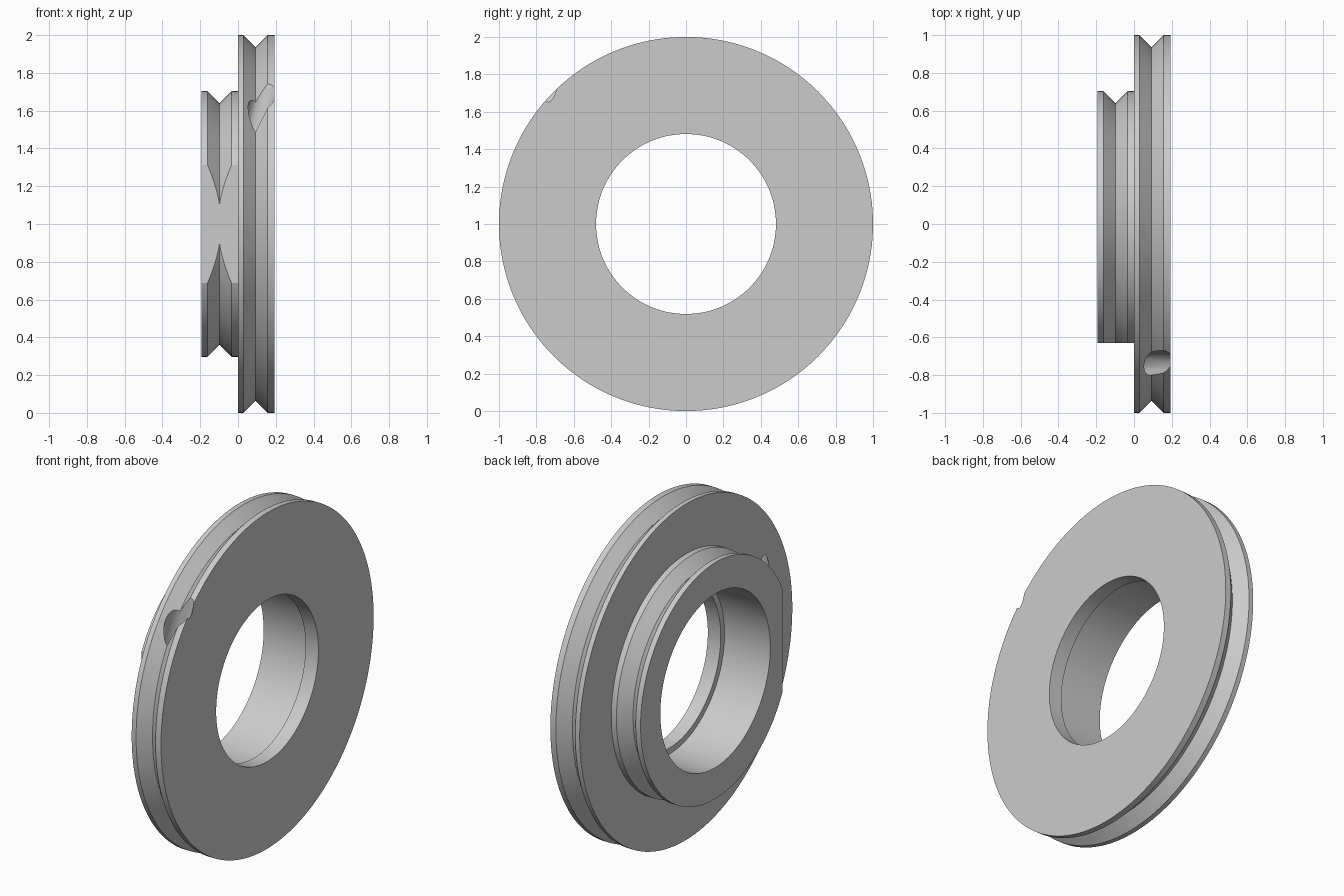
import bpy
import bmesh
from math import radians, cos, sin, tau, atan
from mathutils import Matrix, Vector

if "Cube" in bpy.data.objects:
    bpy.data.objects.remove(bpy.data.objects["Cube"])

SEGMENTS = 160

grey = bpy.data.materials.new("plain grey")
grey.use_nodes = True
colour = (0.6, 0.6, 0.6, 1)
grey.diffuse_color = colour
grey.node_tree.nodes["Principled BSDF"].inputs["Base Color"].default_value = colour


def add_object(name, bm):
    bmesh.ops.recalc_face_normals(bm, faces=bm.faces)
    mesh = bpy.data.meshes.new(name)
    bm.to_mesh(mesh)
    bm.free()
    mesh.materials.append(grey)
    obj = bpy.data.objects.new(name, mesh)
    bpy.context.collection.objects.link(obj)
    return obj


def lathe_x(name, profile, height):
    """Revolve a closed (x, radius) profile about the horizontal axle."""
    bm = bmesh.new()
    rings = []
    for i in range(SEGMENTS):
        a = tau * i / SEGMENTS
        rings.append([bm.verts.new((x, r * sin(a), height + r * cos(a))) for x, r in profile])
    for i, ring in enumerate(rings):
        following = rings[(i + 1) % SEGMENTS]
        for j in range(len(profile)):
            k = (j + 1) % len(profile)
            bm.faces.new((ring[j], ring[k], following[k], following[j]))
    return add_object(name, bm)


# Stepped pulley: small grooved hub, large grooved disc, bore with a lip
profile = [
    (-0.193, 0.517), (-0.193, 0.703), (-0.161, 0.703), (-0.098, 0.638),
    (-0.034, 0.703), (0, 0.703), (0, 1), (0.029, 1), (0.0925, 0.936),
    (0.157, 1), (0.193, 1), (0.193, 0.481), (0.108, 0.481), (0.108, 0.517),
]
pulley = lathe_x("stepped_pulley", profile, 1)

# Cutter for the flat on the front of the hub
bm = bmesh.new()
bmesh.ops.create_cube(bm, size=1, matrix=Matrix.Translation((-0.5, -1.13, 1)) @ Matrix.Diagonal((1, 1, 2, 1)))
flat_cutter = add_object("hub_flat_cutter", bm)

# Cutter for the slanted cord hole, from the disc groove to the hub side
bm = bmesh.new()
tilt = Matrix.Rotation(atan(0.25), 4, "Y")
centre = Vector((0.113, -0.735, 1.6)) - Vector((0.25, 0, 1)) * 0.25
bmesh.ops.create_cone(bm, cap_ends=True, segments=48, radius1=0.065, radius2=0.065,
                      depth=1.2, matrix=Matrix.Translation(centre) @ tilt)
hole_cutter = add_object("cord_hole_cutter", bm)

# Cut the pulley and remove the helpers
bpy.context.view_layer.objects.active = pulley
for cutter in (flat_cutter, hole_cutter):
    cutter.hide_render = True
    cut = pulley.modifiers.new(cutter.name, "BOOLEAN")
    cut.operation = "DIFFERENCE"
    cut.solver = "EXACT"
    cut.object = cutter
    bpy.ops.object.modifier_apply(modifier=cut.name)
    bpy.data.objects.remove(cutter)

bpy.ops.object.select_all(action="DESELECT")
pulley.select_set(True)
bpy.ops.object.shade_smooth_by_angle(angle=radians(25))
